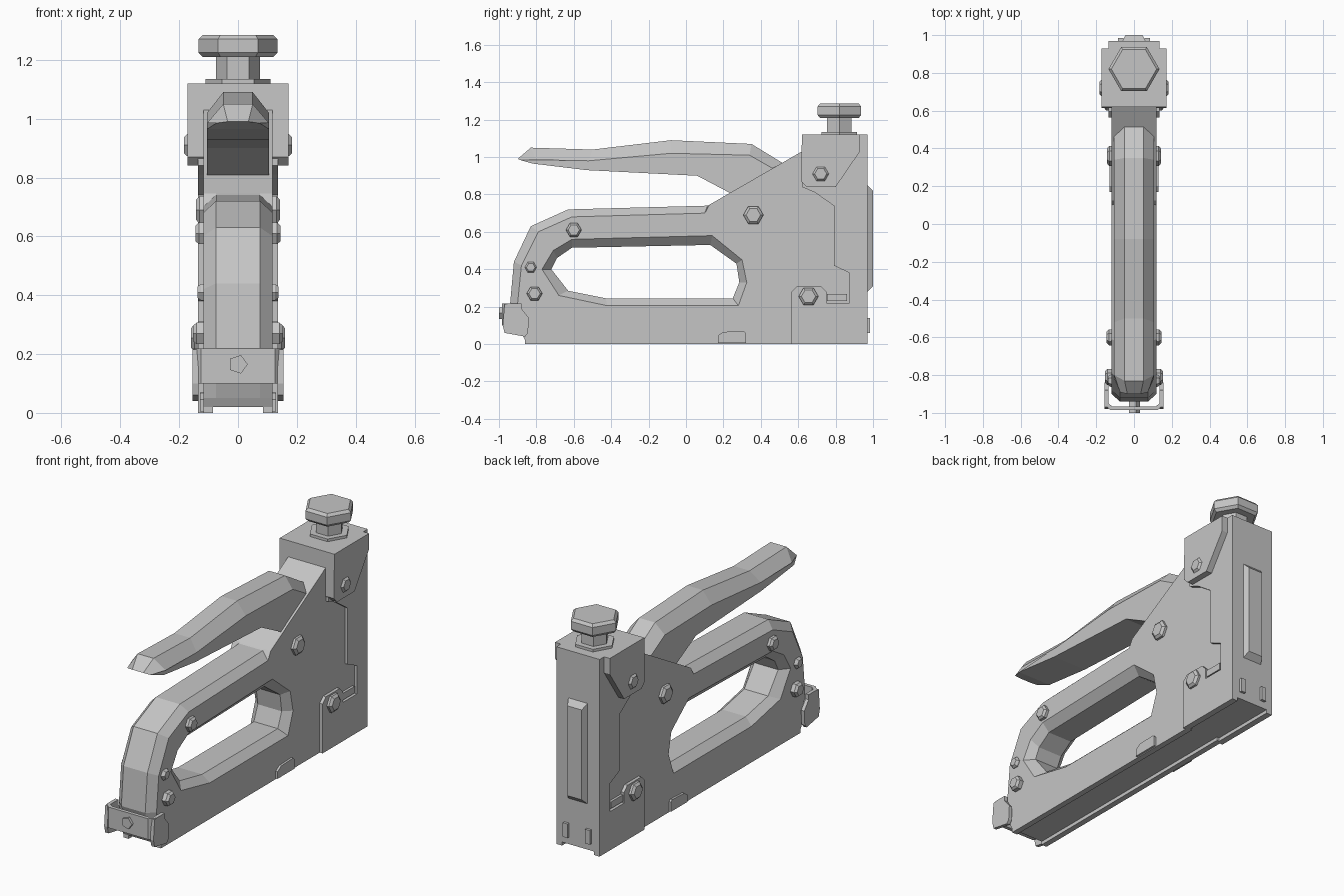
import bpy, bmesh, math
from mathutils import Matrix

cube = bpy.data.objects.get("Cube")
if cube:
    bpy.data.objects.remove(cube, do_unlink=True)

GREY = (0.56, 0.56, 0.56, 1)
metal = bpy.data.materials.new("grey_metal")
metal.diffuse_color = GREY
metal.use_nodes = True
metal.node_tree.nodes["Principled BSDF"].inputs["Base Color"].default_value = GREY


def finish(name, bm):
    bmesh.ops.recalc_face_normals(bm, faces=bm.faces)
    mesh = bpy.data.meshes.new(name)
    bm.to_mesh(mesh)
    bm.free()
    mesh.materials.append(metal)
    obj = bpy.data.objects.new(name, mesh)
    bpy.context.collection.objects.link(obj)
    return obj


def skin(bm, rings, cap=True):
    """Join equal-length rings of points with quads, optionally capping the ends."""
    loops = [[bm.verts.new(p) for p in ring] for ring in rings]
    for a, b in zip(loops, loops[1:]):
        for i in range(len(a)):
            j = (i + 1) % len(a)
            bm.faces.new((a[i], a[j], b[j], b[i]))
    if cap:
        bm.faces.new(loops[0])
        bm.faces.new(loops[-1])
    return loops


def section(points, x):
    return [(x, y, z) for y, z in points]


def prism(name, points, x0, x1):
    """Side profile (y, z) extruded across x."""
    bm = bmesh.new()
    skin(bm, [section(points, x0), section(points, x1)])
    return finish(name, bm)


def box(name, x0, x1, y0, y1, z0, z1):
    return prism(name, [(y0, z0), (y1, z0), (y1, z1), (y0, z1)], x0, x1)


def chamfer_rings(side, ridge, half, flat):
    return [section(side, -half), section(ridge, -flat),
            section(ridge, flat), section(side, half)]


def lathe(name, profile, sides, matrix):
    """Faceted stack of (radius, height) rings along local z."""
    bm = bmesh.new()
    turn = [2 * math.pi * i / sides for i in range(sides)]
    skin(bm, [[(r * math.cos(t), r * math.sin(t), h) for t in turn] for r, h in profile])
    bm.transform(matrix)
    return finish(name, bm)


# Main body with chamfered grip and hand opening
head = [(.96, .02), (.96, 1.11), (.63, 1.11), (.62, 1.03), (.125, .745)]
nose = [(-.875, .05), (-.86, .02)]
side = head + [(.10, .70), (-.61, .68), (-.79, .60), (-.88, .42), (-.90, .22)] + nose
ridge = head + [(.115, .74), (-.63, .72), (-.83, .63), (-.92, .44), (-.94, .22)] + nose
hole_side = [(-.77, .40), (-.71, .50), (-.61, .56), (.14, .58), (.30, .45),
             (.325, .33), (.28, .205), (-.42, .205), (-.68, .26)]
hole_ridge = [(-.72, .40), (-.69, .46), (-.61, .515), (.13, .53), (.27, .43),
              (.285, .33), (.25, .245), (-.43, .245), (-.63, .285)]
bm = bmesh.new()
outer = skin(bm, chamfer_rings(side, ridge, .118, .075), cap=False)
inner = skin(bm, chamfer_rings(hole_side, hole_ridge, .118, .075), cap=False)
for end in (0, -1):
    edges = [bm.edges.get((loop[i - 1], loop[i]))
             for loop in (outer[end], inner[end]) for i in range(len(loop))]
    bmesh.ops.triangle_fill(bm, edges=edges, use_beauty=True)
finish("body", bm)

# Squeeze lever, narrower at its tip
under = [(.50, .88), (.25, .80), (.06, .90), (-.53, .93), (-.82, .965)]
lever_side = [(-.89, .985), (-.80, .985), (-.52, .98), (-.08, 1.02), (.34, 1.01), (.48, .93)]
lever_ridge = [(-.90, .99), (-.83, 1.05), (-.50, 1.04), (-.08, 1.09), (.35, 1.07), (.53, .96)]
bm = bmesh.new()
skin(bm, chamfer_rings(under + lever_side, under + lever_ridge, .105, .05))
for v in bm.verts:
    if v.co.y < -.85:
        v.co.x *= .7
finish("lever", bm)

# Raised rear cover and wider head block
prism("rear_cover", [(.97, .02), (.97, 1.12), (.62, 1.12), (.62, .84), (.69, .81), (.79, .74),
                     (.79, .42), (.875, .38), (.875, .22), (.75, .22), (.75, .28),
                     (.72, .31), (.595, .31), (.565, .28), (.565, .02)], -.136, .136)
prism("head_block", [(.62, 1.12), (.93, 1.12), (.93, 1.03), (.80, .84), (.645, .84),
                     (.615, .87)], -.172, .172)
box("cover_tongue", -.132, .132, .755, .86, .23, .268)

# Rear rail with sloping edges, and small tabs below it
bm = bmesh.new()
skin(bm, [[(-w, y, z0), (w, y, z0), (w, y, z1), (-w, y, z1)]
          for w, y, z0, z1 in ((.06, .96, .28, .85), (.06, .97, .28, .85), (.045, 1.0, .31, .82))])
finish("rear_rail", bm)

for s, label in ((1, "left"), (-1, "right")):
    box(label + "_rear_tab", s * .055, s * .085, .95, .985, .06, .14)
    # Underside rails leave a channel between them
    box(label + "_base_rail", s * .085, s * .118, -.86, .58, 0, .03)
    box(label + "_cover_rail", s * .10, s * .136, .565, .97, 0, .03)
    # Catch at the bottom edge
    prism(label + "_catch", [(.17, .005), (.17, .045), (.20, .065), (.31, .07), (.32, .06),
                             (.32, .005)], s * .10, s * .13)
    # Side cheeks of the front clip
    prism(label + "_clip_cheek", [(-.98, .10), (-.97, .06), (-.86, .04), (-.845, .06), (-.84, .14),
                                  (-.90, .215), (-.97, .215)], s * .135, s * .155)

# Front clip band, bent around the nose
outline = [(.155, -.88), (.155, -.955), (.125, -.985)]
inline = [(.135, -.88), (.135, -.95), (.115, -.965)]
plan = outline + [(-x, y) for x, y in reversed(outline)]
plan += [(-x, y) for x, y in inline] + list(reversed(inline))
bm = bmesh.new()
skin(bm, [[(x, y, z) for x, y in plan] for z in (.10, .218)])
finish("clip_band", bm)
lathe("clip_pin", [(.033, 0), (.033, .12)], 5,
      Matrix.Translation((0, -1, .165)) @ Matrix.Rotation(-math.pi / 2, 4, 'X'))

# Hexagonal bolts through the body: y, z, radius, reach in x
BOLTS = [(-.60, .61, .042, .145), (-.83, .41, .032, .137), (-.81, .27, .042, .153),
         (.36, .69, .054, .143), (.655, .255, .053, .16), (.72, .91, .045, .183)]
for n, (y, z, r, reach) in enumerate(BOLTS):
    lathe(f"bolt_{n + 1}", [(r * .72, -reach), (r, -reach + .012), (r, reach - .012), (r * .72, reach)],
          6, Matrix.Translation((0, y, z)) @ Matrix.Rotation(math.pi / 2, 4, 'Y')
          @ Matrix.Rotation(math.pi / 6, 4, 'Z'))

# Tension knob on top
knob_at = Matrix.Translation((0, .82, 1.12))
lathe("knob_washer", [(.11, -.01), (.11, .015)], 6, knob_at)
lathe("knob_shaft", [(.075, 0), (.075, .11)], 6, knob_at)
lathe("knob_head", [(.12, .09), (.135, .105), (.135, .15), (.12, .165)], 6, knob_at)
